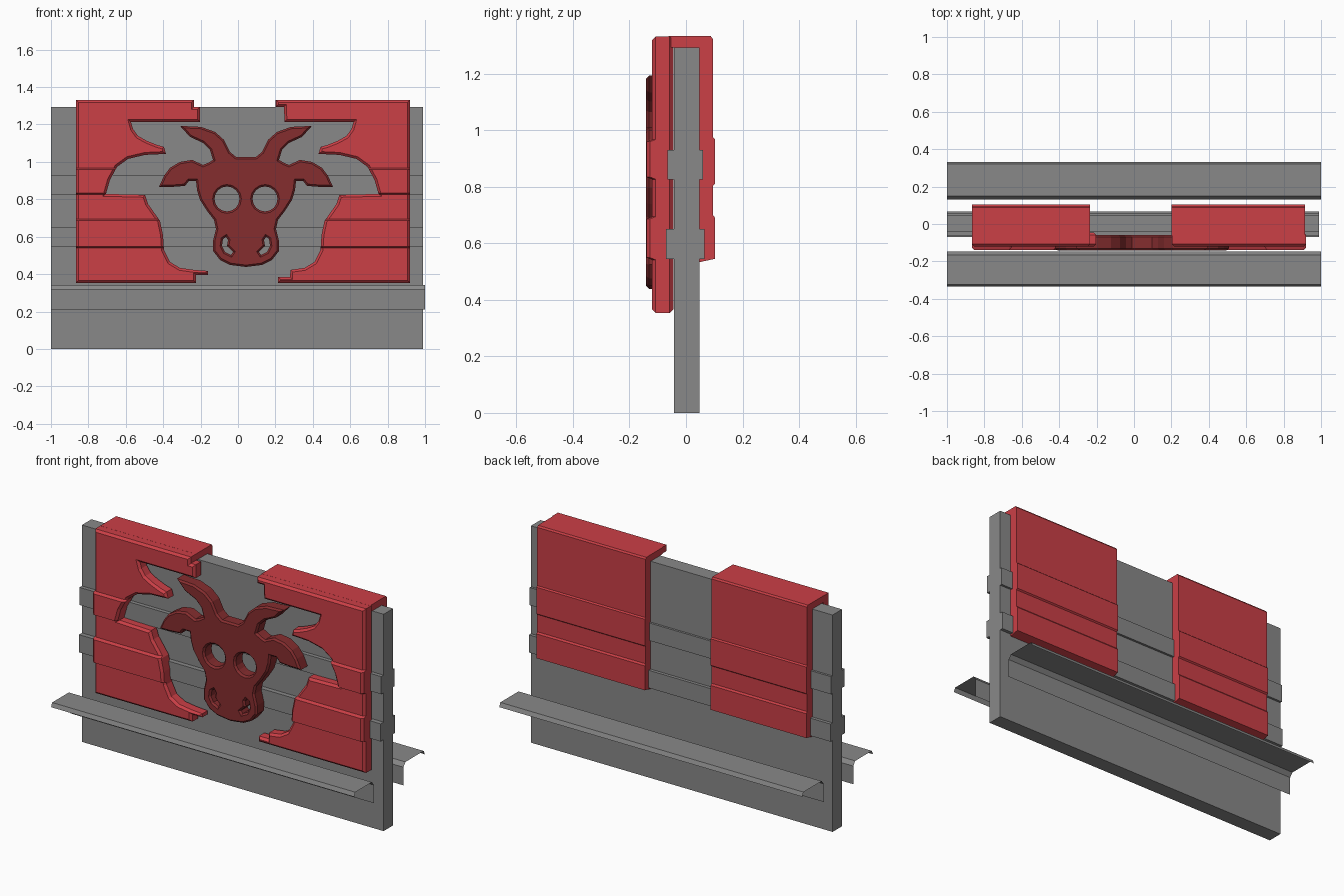
import bpy, bmesh, math
from mathutils import Matrix

if "Cube" in bpy.data.objects:
    bpy.data.objects.remove(bpy.data.objects["Cube"])


def material(name, rgb):
    m = bpy.data.materials.new(name)
    m.diffuse_color = (*rgb, 1)
    m.use_nodes = True
    m.node_tree.nodes["Principled BSDF"].inputs["Base Color"].default_value = m.diffuse_color
    return m


GREY = material("grey", (0.25, 0.25, 0.25))
RED = material("red", (0.60, 0.05, 0.062))
DARK_RED = material("dark red", (0.235, 0.026, 0.028))
K = 187.0  # outlines are drawn in hundred-odd drawing steps per unit


def finish(name, bm, mat):
    me = bpy.data.meshes.new(name)
    bm.to_mesh(me)
    bm.free()
    ob = bpy.data.objects.new(name, me)
    me.materials.append(mat)
    bpy.context.collection.objects.link(ob)
    return ob


def extrude_x(name, profile, x0, x1, mat, closed=True):
    """Run a (y, z) profile from x0 to x1; open profiles make a thin sheet."""
    bm = bmesh.new()
    a = [bm.verts.new((x0, y, z)) for y, z in profile]
    b = [bm.verts.new((x1, y, z)) for y, z in profile]
    n = len(profile)
    for i in range(n if closed else n - 1):
        j = (i + 1) % n
        bm.faces.new((a[i], a[j], b[j], b[i]))
    if closed:
        bm.faces.new(a)
        bm.faces.new(b[::-1])
        bmesh.ops.recalc_face_normals(bm, faces=bm.faces)
    return finish(name, bm, mat)


def plate(loops, y_front, y_back, bevel):
    """Bevelled plate facing -y from (x, z) outlines; inner loops become holes."""
    cu = bpy.data.curves.new("outline", 'CURVE')
    cu.dimensions = '2D'
    cu.fill_mode = 'BOTH'
    cu.extrude = (y_back - y_front) / 2 - bevel
    cu.bevel_depth = bevel
    cu.bevel_resolution = 0
    cu.offset = -bevel
    for pts in loops:
        s = cu.splines.new('POLY')
        s.points.add(len(pts) - 1)
        for p, (x, z) in zip(s.points, pts):
            p.co = (x, z, 0, 1)
        s.use_cyclic_u = True
        s.use_smooth = False
    tmp = bpy.data.objects.new("outline", cu)
    bpy.context.collection.objects.link(tmp)
    dg = bpy.context.evaluated_depsgraph_get()
    me = bpy.data.meshes.new_from_object(tmp.evaluated_get(dg))
    bm = bmesh.new()
    bm.from_mesh(me)
    bpy.data.objects.remove(tmp)
    bpy.data.meshes.remove(me)
    bm.transform(Matrix.Translation((0, (y_front + y_back) / 2, 0))
                 @ Matrix.Rotation(math.pi / 2, 4, 'X'))
    bmesh.ops.remove_doubles(bm, verts=bm.verts, dist=1e-4)
    bmesh.ops.recalc_face_normals(bm, faces=bm.faces)
    for f in bm.faces:
        f.smooth = False
        f.material_index = 0
    return bm


def units(pts):
    return [((x - 238) / K, (349 - z) / K) for x, z in pts]


# Board with two ribs on each side
extrude_x("board", [
    (-.042, 0), (-.042, .545), (-.07, .545), (-.07, .65), (-.042, .65),
    (-.042, .825), (-.065, .825), (-.065, .93), (-.042, .93), (-.042, 1.293),
    (.047, 1.293), (.047, .93), (.06, .93), (.06, .825), (.047, .825),
    (.047, .65), (.066, .65), (.066, .545), (.047, .545), (.047, 0)],
    -1, .99, GREY)

# Thin angle rails in front and behind
for name, s, y in (("front_rail", -1, .148), ("back_rail", 1, .13)):
    prof = [(0, .21), (0, .318), (.018, .342), (.175, .342), (.185, .318)]
    extrude_x(name, [(s * (y + d * (.202 / .185 if s > 0 else 1)), z) for d, z in prof],
              -1, 1, GREY, closed=False)

# Front halves of the clip-on covers, with raised bands over the ribs
inner = [(200, 122), (131, 122), (133, 129), (138, 136), (147, 141), (157, 145),
         (164, 147), (166, 154), (145, 155), (128, 159), (117, 167), (110, 180),
         (106, 194), (145, 195), (148, 204), (160, 221), (163, 235), (164, 250),
         (170, 262), (180, 268), (194, 270), (208, 271)]
left = [(76, 283), (76, 100), (194, 100), (194, 107), (200, 107)] + inner + \
       [(208, 275), (196, 275), (196, 283)]
right = [(410, 283), (410, 100), (276, 100), (276, 107), (284, 107)] + \
        [(484.5 - x, z) for x, z in inner[:-1]] + [(290, 277), (278, 277), (278, 283)]
BANDS = ((.545, .69), (.83, .963))
for name, outline in (("left_cover_front", left), ("right_cover_front", right)):
    bm = plate([units(outline)], -.12, -.045, .013)
    for z in [h + d for band in BANDS for h in band for d in (-.004, .004)]:
        bmesh.ops.bisect_plane(bm, geom=bm.verts[:] + bm.edges[:] + bm.faces[:],
                               plane_co=(0, 0, z), plane_no=(0, 0, 1))
    for v in bm.verts:
        if v.co.y < -.1 and any(lo < v.co.z < hi for lo, hi in BANDS):
            v.co.y -= .02
    finish(name, bm, RED)

# Top caps and back halves of the covers
cover = [(-.062, 1.293), (-.062, 1.332), (.088, 1.332), (.095, 1.322), (.095, .975),
         (.103, .968), (.103, .81), (.095, .803), (.095, .7), (.103, .69),
         (.103, .545), (.047, .533), (.047, 1.293)]
extrude_x("left_cover_back", cover, -.866, -.235, RED)
extrude_x("right_cover_back", cover, .2, .915, RED)

# Bull head: half outline mirrored, with eye and nostril holes
half = [(0, 157), (-10, 157), (-16, 152), (-22, 140), (-31, 132), (-45, 127),
        (-66, 126), (-56, 137), (-43, 143), (-36, 150), (-33, 160), (-38, 163),
        (-43, 165), (-54, 160), (-66, 162), (-76, 168), (-82, 176), (-87, 187),
        (-74, 187), (-61, 186), (-57, 181), (-50, 181), (-49, 190), (-46, 200),
        (-39, 211), (-32, 220), (-30, 229), (-33, 241), (-33, 251), (-26, 260),
        (-16, 265), (0, 267)]
nostril = [(-23, 239), (-20, 237), (-18, 240), (-19, 246), (-13, 252),
           (-15, 255), (-21, 252), (-24, 246)]
eye = [(-19 + 12.5 * math.cos(i * math.pi / 8), 199 + 12.5 * math.sin(i * math.pi / 8))
       for i in range(16)]


def head(pts, side=1):
    return units([(246 + side * x, z) for x, z in pts])


loops = [head(half) + head(half[1:-1], -1)[::-1]]
for side in (1, -1):
    loops += [head(eye, side), head(nostril, side)]
finish("bull_head", plate(loops, -.141, -.06, .01), DARK_RED)
